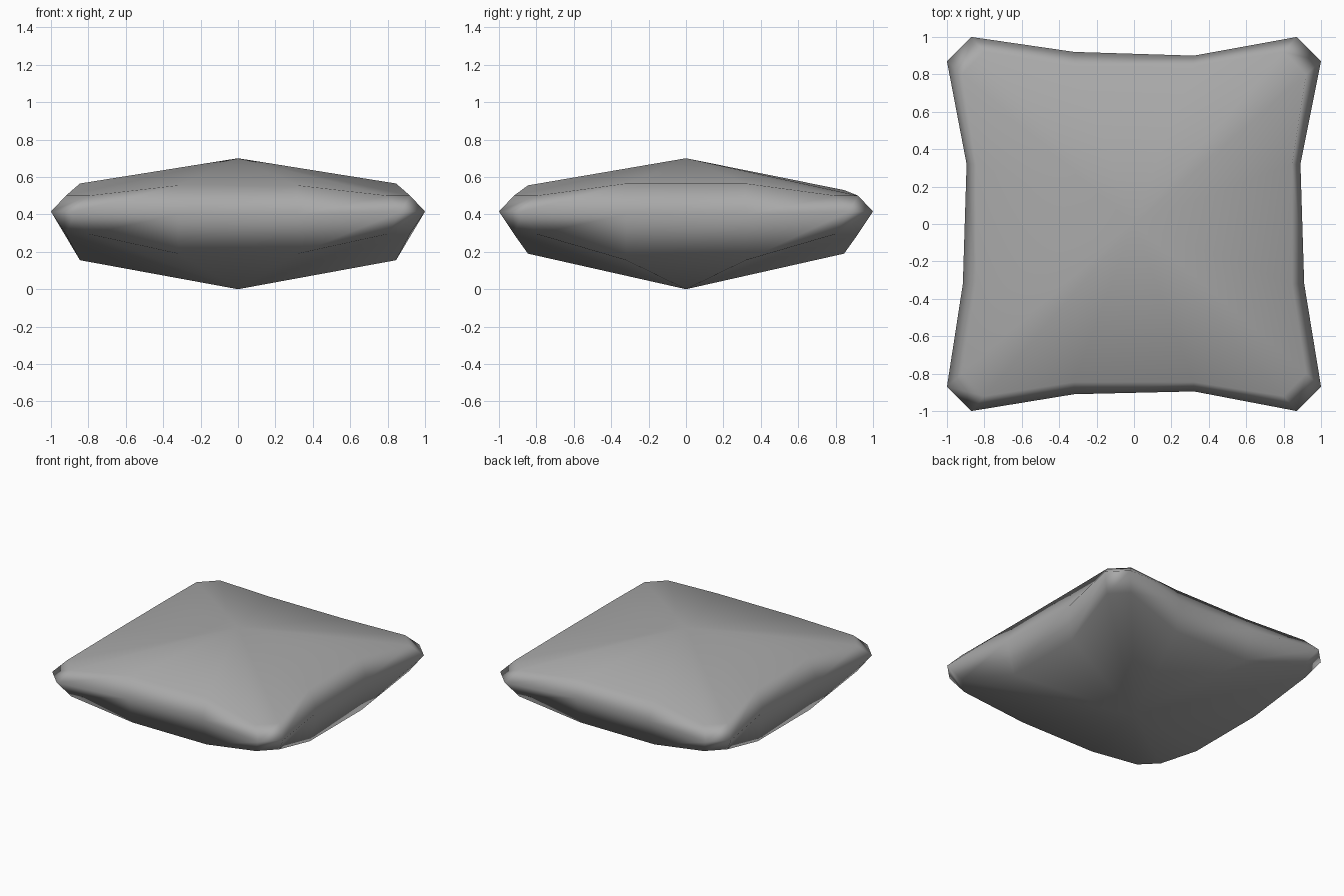
import bpy
import bmesh

old = bpy.data.objects.get("Cube")
if old:
    bpy.data.objects.remove(old, do_unlink=True)

fabric = bpy.data.materials.new("grey fabric")
fabric.use_nodes = True
colour = (0.4, 0.4, 0.4, 1)
fabric.diffuse_color = colour
fabric.node_tree.nodes["Principled BSDF"].inputs["Base Color"].default_value = colour


def turn(x, y, quarter):
    """Rotate a plan point by quarter turns."""
    for _ in range(quarter):
        x, y = -y, x
    return x, y


def ring(bm, corner, corner_z, sides, side_z):
    """Sixteen points: two per side plus two at each cut corner.
    Sides run front, left (+x), back, right."""
    near, far = corner
    points = []
    for q in range(4):
        start, end = sides[q]
        for x, y, z in ((-near, -far, corner_z), (-0.32, -start, side_z[q]),
                        (0.32, -end, side_z[q]), (near, -far, corner_z)):
            points.append(bm.verts.new((*turn(x, y, q), z)))
    return points


bm = bmesh.new()

# Lower edge, seam and upper edge of the cushion
tucked = [(0.845, 0.845)] * 4
seam_sides = [(0.91, 0.895), (0.91, 0.89), (0.90, 0.92), (0.895, 0.915)]
loops = [
    ring(bm, (0.80, 0.92), 0.295, tucked, (0.19, 0.155, 0.19, 0.155)),
    ring(bm, (0.87, 1.0), 0.415, seam_sides, (0.40, 0.40, 0.40, 0.40)),
    ring(bm, (0.80, 0.92), 0.50, tucked, (0.555, 0.565, 0.53, 0.565)),
]
count = len(loops[0])
for low, high in zip(loops, loops[1:]):
    for i in range(count):
        j = (i + 1) % count
        bm.faces.new((low[i], low[j], high[j], high[i]))

# Puffed top and bottom, rising to one central point each
for loop, z in ((loops[0], 0.0), (loops[-1], 0.70)):
    centre = bm.verts.new((0, 0, z))
    for i in range(count):
        bm.faces.new((loop[i], loop[(i + 1) % count], centre))

bmesh.ops.recalc_face_normals(bm, faces=bm.faces)
for face in bm.faces:
    face.smooth = True
mesh = bpy.data.meshes.new("cushion")
bm.to_mesh(mesh)
bm.free()
mesh.materials.append(fabric)
cushion = bpy.data.objects.new("cushion", mesh)
bpy.context.collection.objects.link(cushion)

# Broad faces dominate the smooth shading
weighted = cushion.modifiers.new("soft shading", 'WEIGHTED_NORMAL')
weighted.weight = 50
